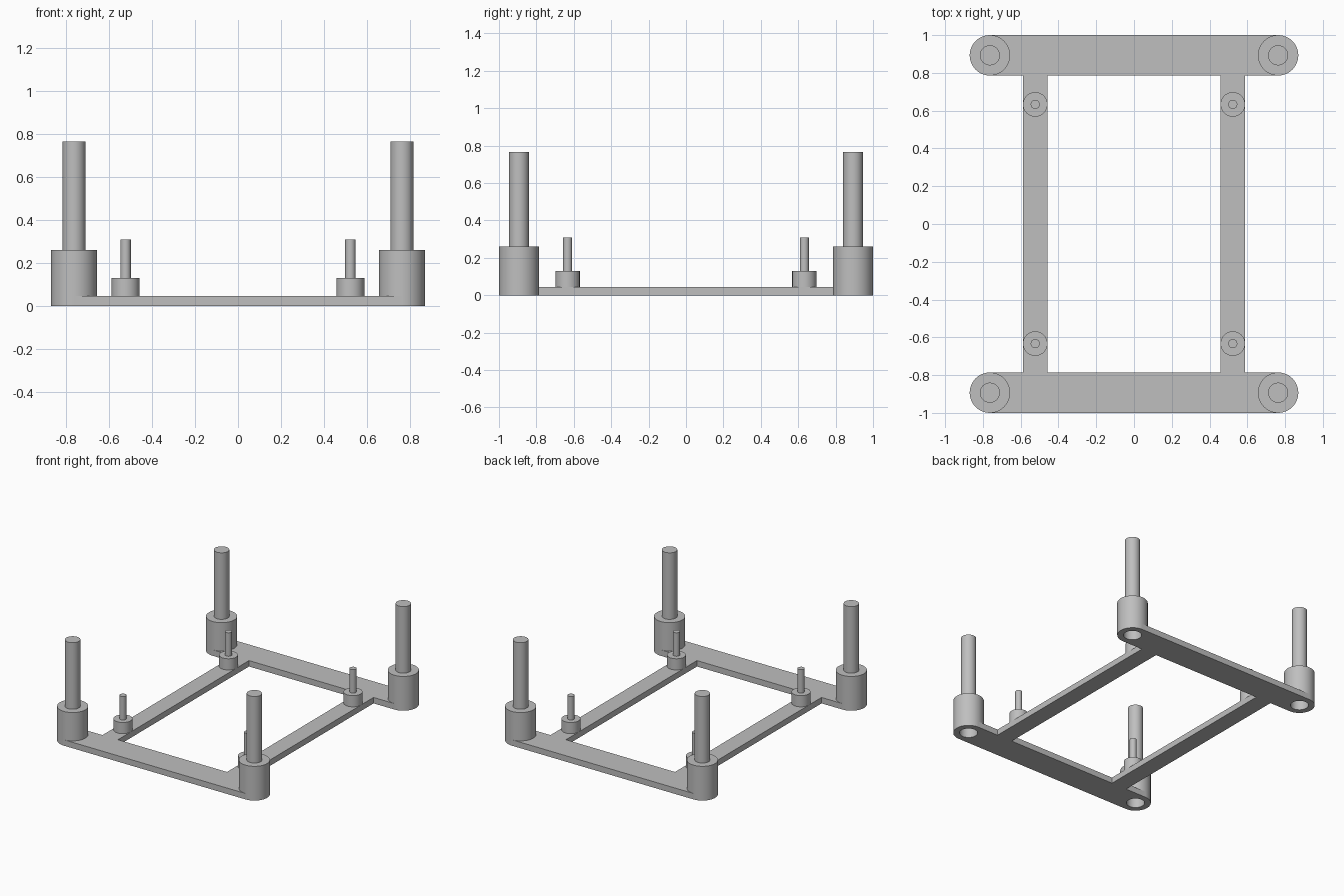
import bpy, bmesh
from math import sin, cos, pi, radians

if "Cube" in bpy.data.objects:
    bpy.data.objects.remove(bpy.data.objects["Cube"])

SEG = 48
THICK = 0.045
POST_X, POST_Y, POST_R = 0.763, 0.893, 0.107
STUD_X, STUD_Y, STUD_R = 0.523, 0.633, 0.065
RAIL_IN = POST_Y - POST_R

grey = bpy.data.materials.new("plain grey")
grey.use_nodes = True
colour = (0.52, 0.52, 0.52, 1)
grey.diffuse_color = colour
grey.node_tree.nodes["Principled BSDF"].inputs["Base Color"].default_value = colour


def finish(name, bm, location):
    bmesh.ops.recalc_face_normals(bm, faces=bm.faces)
    mesh = bpy.data.meshes.new(name)
    bm.to_mesh(mesh)
    bm.free()
    mesh.materials.append(grey)
    obj = bpy.data.objects.new(name, mesh)
    obj.location = location
    bpy.context.collection.objects.link(obj)
    bpy.ops.object.select_all(action='DESELECT')
    obj.select_set(True)
    bpy.context.view_layer.objects.active = obj
    bpy.ops.object.shade_smooth_by_angle(angle=radians(30))


def lathe(name, profile, location):
    """Revolve (radius, height) points about z; both ends lie on the axis."""
    bm = bmesh.new()
    verts = [bm.verts.new((r, 0, z)) for r, z in profile]
    edges = [bm.edges.new(pair) for pair in zip(verts, verts[1:])]
    bmesh.ops.spin(bm, geom=verts + edges, cent=(0, 0, 0), axis=(0, 0, 1),
                   angle=2 * pi, steps=SEG, use_merge=True)
    bmesh.ops.remove_doubles(bm, verts=bm.verts, dist=1e-5)
    finish(name, bm, location)


def slab(name, outline, location):
    """Extrude a flat outline up to the frame thickness."""
    bm = bmesh.new()
    face = bm.faces.new([bm.verts.new((x, y, 0)) for x, y in outline])
    top = bmesh.ops.extrude_face_region(bm, geom=[face], use_keep_orig=True)
    moved = [v for v in top["geom"] if isinstance(v, bmesh.types.BMVert)]
    bmesh.ops.translate(bm, verts=moved, vec=(0, 0, THICK))
    finish(name, bm, location)


# Cross rail whose ends are scooped to meet the round posts
angles = [pi / 2 + pi * i / (SEG // 2) for i in range(SEG // 2 + 1)]
right_arc = [(POST_X + POST_R * cos(a), POST_R * sin(a)) for a in angles]
rail = right_arc + [(-x, -y) for x, y in right_arc]

# Corner post: socket underneath, thick base, tall pin
post = [(0, 0.21), (0.063, 0.21), (0.063, 0), (POST_R, 0), (POST_R, 0.26),
        (0.053, 0.26), (0.053, 0.765), (0, 0.765)]

# Small stud standing on the side bars
stud = [(0, THICK), (STUD_R, THICK), (STUD_R, 0.13),
        (0.024, 0.13), (0.024, 0.308), (0, 0.308)]

bar = [(-STUD_R, -RAIL_IN), (STUD_R, -RAIL_IN), (STUD_R, RAIL_IN), (-STUD_R, RAIL_IN)]

for sy, end in ((-1, "front"), (1, "back")):
    slab(end + "_rail", rail, (0, sy * POST_Y, 0))
    for sx, side in ((-1, "right"), (1, "left")):
        lathe(f"{end}_{side}_post", post, (sx * POST_X, sy * POST_Y, 0))
        lathe(f"{end}_{side}_stud", stud, (sx * STUD_X, sy * STUD_Y, 0))

for sx, side in ((-1, "right"), (1, "left")):
    slab(side + "_side_bar", bar, (sx * STUD_X, 0, 0))
